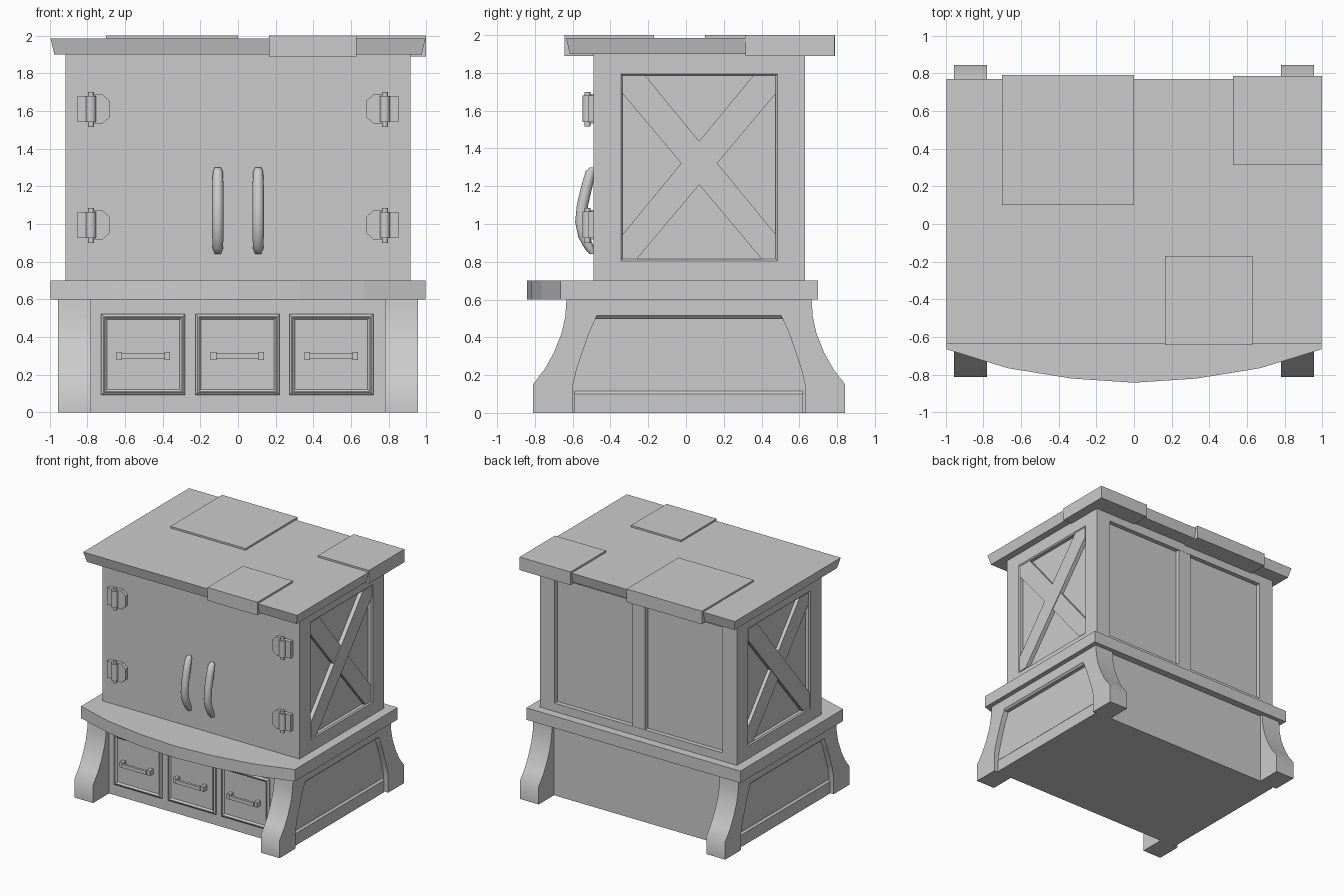
import bpy, bmesh, math

cube = bpy.data.objects.get("Cube")
if cube:
    bpy.data.objects.remove(cube, do_unlink=True)


def loft(name, axis, loops, smooth=False):
    """Skin a list of (depth, outline) loops along an axis and cap both ends."""
    place = {"x": lambda u, v, d: (d, u, v),
             "y": lambda u, v, d: (u, d, v),
             "z": lambda u, v, d: (u, v, d)}[axis]
    bm = bmesh.new()
    rings = [[bm.verts.new(place(u, v, d)) for u, v in pts] for d, pts in loops]
    for a, b in zip(rings, rings[1:]):
        n = len(a)
        for i in range(n):
            j = (i + 1) % n
            bm.faces.new((a[i], a[j], b[j], b[i]))
    bm.faces.new(rings[0][::-1])
    bm.faces.new(rings[-1])
    bmesh.ops.recalc_face_normals(bm, faces=bm.faces[:])
    mesh = bpy.data.meshes.new(name)
    bm.to_mesh(mesh)
    bm.free()
    ob = bpy.data.objects.new(name, mesh)
    bpy.context.collection.objects.link(ob)
    if smooth:
        bpy.ops.object.select_all(action="DESELECT")
        ob.select_set(True)
        bpy.context.view_layer.objects.active = ob
        bpy.ops.object.shade_smooth_by_angle(angle=math.radians(50))
    return ob


def rect(u0, u1, v0, v1, inset=0.0):
    u0, u1, v0, v1 = u0 + inset, u1 - inset, v0 + inset, v1 - inset
    return [(u0, v0), (u1, v0), (u1, v1), (u0, v1)]


def circle(u, v, r, n=12):
    return [(u + r * math.cos(math.tau * i / n), v + r * math.sin(math.tau * i / n))
            for i in range(n)]


def prism(name, axis, lo, hi, pts, smooth=False):
    return loft(name, axis, [(lo, pts), (hi, pts)], smooth)


def box(name, x0, x1, y0, y1, z0, z1):
    return prism(name, "z", z0, z1, rect(x0, x1, y0, y1))


SIDES = (("left", 1), ("right", -1))

# Tabletop with flared edge and wrapped patches
loft("top_slab", "z", [(1.9, rect(-0.975, 0.975, -0.615, 0.75)),
                       (1.985, rect(-0.995, 0.995, -0.635, 0.77))])
box("back_patch", -0.7, 0, 0.1, 0.79, 1.89, 2)
box("front_patch", 0.165, 0.63, -0.642, -0.17, 1.89, 2)
box("corner_patch", 0.525, 0.998, 0.315, 0.785, 1.89, 2)

# Cabinet body with recessed back panels
box("body_core", -0.875, 0.875, -0.49, 0.59, 0.7, 1.9)
outer, inner = rect(-0.875, 0.875, 0.7, 1.9), (-0.78, 0.78, 0.77, 1.825)
loft("back_frame", "y", [(0.58, outer), (0.63, outer), (0.63, rect(*inner)),
                         (0.592, rect(*inner))])
box("back_stile", -0.06, 0.06, 0.59, 0.628, 0.77, 1.825)

# Side frames with crossed braces
opening = (-0.345, 0.485, 0.805, 1.795)
brace = [(-0.335, 0.815), (-0.26, 0.815), (0.475, 1.69),
         (0.475, 1.785), (0.355, 1.785), (-0.335, 0.945)]
crossed = [(0.14 - y, z) for y, z in brace]
for side, s in SIDES:
    edge = rect(-0.49, 0.63, 0.7, 1.9)
    loft(side + "_side_frame", "x",
         [(s * 0.865, edge), (s * 0.915, edge), (s * 0.915, rect(*opening)),
          (s * 0.905, rect(*opening, 0.01)), (s * 0.878, rect(*opening, 0.01))])
    prism(side + "_brace", "x", s * 0.87, s * 0.912, brace)
    prism(side + "_cross_brace", "x", s * 0.87, s * 0.906, crossed)

# Bow-fronted middle slab
bow = [(-0.995, -0.665), (-0.67, -0.765), (-0.33, -0.82), (0, -0.842)]
bow += [(-x, y) for x, y in bow[-2::-1]]
prism("middle_slab", "z", 0.6, 0.7, bow + [(0.995, 0.7), (-0.995, 0.7)])

# Base box and flared legs
box("base_core", -0.91, 0.91, -0.6, 0.64, 0, 0.6)
MID = 0.016
out_curve = [(0.827, 0), (0.827, 0.15), (0.765, 0.23), (0.715, 0.32),
             (0.675, 0.42), (0.655, 0.51), (0.649, 0.6)]
in_curve = [(0.49, 0.6), (0.49, 0.51), (0.53, 0.42), (0.565, 0.32),
            (0.595, 0.23), (0.614, 0.15), (0.614, 0)]
for side, s in SIDES:
    for end, e in (("front", -1), ("back", 1)):
        profile = [(MID + e * y, z) for y, z in out_curve + in_curve]
        prism(f"{end}_{side}_leg", "x", s * 0.78, s * 0.955, profile, True)
    loft(side + "_base_rail", "x", [(s * 0.9, rect(-0.48, 0.51, 0.5, 0.6)),
                                    (s * 0.94, rect(-0.48, 0.51, 0.5, 0.6)),
                                    (s * 0.955, rect(-0.48, 0.51, 0.515, 0.6))])
    loft(side + "_base_skirt", "x", [(s * 0.9, rect(-0.59, 0.62, 0, 0.115)),
                                     (s * 0.91, rect(-0.59, 0.62, 0, 0.115)),
                                     (s * 0.925, rect(-0.59, 0.62, 0, 0.1))])

# Drawers with rimmed fronts and bar pulls
for i, cx in enumerate((-0.503, -0.003, 0.495), 1):
    front = (cx - 0.223, cx + 0.223, 0.093, 0.522)
    loft(f"drawer_{i}", "y", [(-0.59, rect(*front)), (-0.61, rect(*front)),
                              (-0.62, rect(*front, 0.012)), (-0.62, rect(*front, 0.018)),
                              (-0.608, rect(*front, 0.03))])
    for tag, e in (("a", -1), ("b", 1)):
        box(f"drawer_{i}_pull_mount_{tag}", cx + e * 0.127 - 0.015, cx + e * 0.127 + 0.015,
            -0.655, -0.605, 0.279, 0.321)
    box(f"drawer_{i}_pull_bar", cx - 0.115, cx + 0.115, -0.665, -0.645, 0.285, 0.315)

# Door handles and hinges
arch = [(1.3, -0.492, 0.016), (1.28, -0.505, 0.026), (1.2, -0.525, 0.03),
        (1.1, -0.548, 0.03), (1.01, -0.557, 0.03), (0.93, -0.54, 0.03),
        (0.87, -0.51, 0.027), (0.84, -0.492, 0.016)]
for side, s in SIDES:
    loft(side + "_door_handle", "z",
         [(z, circle(s * 0.107, y, r)) for z, y, r in arch], True)
    for level, z in (("upper", 1.61), ("lower", 0.995)):
        name = f"{level}_{side}_hinge"
        prism(name + "_pin", "z", z - 0.095, z + 0.09, circle(s * 0.78, -0.522, 0.016), True)
        prism(name + "_barrel", "z", z - 0.07, z + 0.07, circle(s * 0.78, -0.522, 0.027), True)
        prism(name + "_post_plate", "y", -0.52, -0.485,
              rect(s * 0.82 - 0.033, s * 0.82 + 0.033, z - 0.07, z + 0.07))
        leaf = [(0.78, 0.078), (0.72, 0.078), (0.683, 0.045),
                (0.683, -0.045), (0.72, -0.078), (0.78, -0.078)]
        prism(name + "_door_plate", "y", -0.52, -0.485, [(s * x, z + h) for x, h in leaf])
